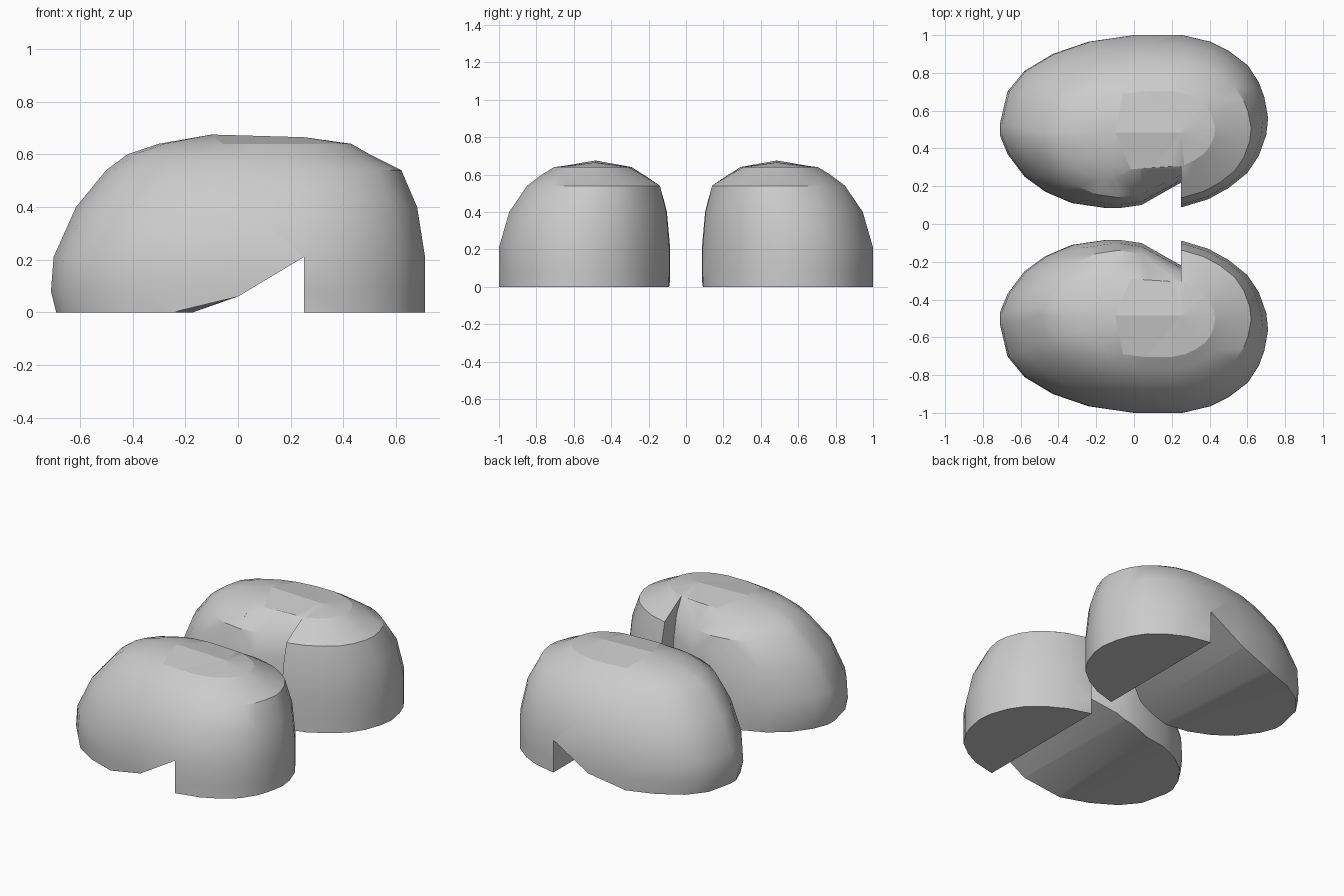
import bpy, bmesh, math

if "Cube" in bpy.data.objects:
    bpy.data.objects.remove(bpy.data.objects["Cube"])

# Plan outline of the shoe at the widest level (anticlockwise from the toe)
OUTLINE = [(-.71, .53), (-.71, .47), (-.67, .37), (-.58, .25), (-.47, .17), (-.33, .11),
           (-.16, .085), (.05, .082), (.25, .088), (.39, .13), (.50, .19), (.60, .27),
           (.66, .36), (.70, .47), (.71, .56), (.69, .67), (.66, .75), (.60, .84),
           (.50, .915), (.40, .965), (.25, 1.0), (0, 1.0), (-.24, .965), (-.43, .90),
           (-.58, .81), (-.67, .70)]

# Levels: z, x min, x max, y min, y max
LEVELS = [(0, -.69, .71, .085, 1.0), (.08, -.71, .71, .083, 1.0), (.21, -.70, .71, .083, 1.0),
          (.40, -.615, .68, .10, .945), (.54, -.50, .62, .135, .85),
          (.60, -.42, .50, .22, .77), (.64, -.30, .43, .29, .705)]


def loft(name, rows):
    """Skin closed loops of points and cap both ends."""
    bm = bmesh.new()
    loops = [[bm.verts.new(p) for p in row] for row in rows]
    n = len(rows[0])
    for a, b in zip(loops, loops[1:]):
        for i in range(n):
            j = (i + 1) % n
            bm.faces.new((a[i], a[j], b[j], b[i]))
    bm.faces.new(loops[0][::-1])
    bm.faces.new(loops[-1])
    bmesh.ops.recalc_face_normals(bm, faces=bm.faces)
    me = bpy.data.meshes.new(name)
    bm.to_mesh(me)
    bm.free()
    ob = bpy.data.objects.new(name, me)
    bpy.context.collection.objects.link(ob)
    return ob


def apply(ob, kind, **settings):
    m = ob.modifiers.new(kind, kind)
    for k, v in settings.items():
        setattr(m, k, v)
    bpy.context.view_layer.objects.active = ob
    bpy.ops.object.modifier_apply(modifier=m.name)


def fit(level):
    z, x0, x1, y0, y1 = level
    return [(x0 + (x + .71) / 1.42 * (x1 - x0),
             y0 + (y - .082) / .918 * (y1 - y0), z) for x, y in OUTLINE]


# Rounded shoe body, closed by a low ridge on top
rows = [fit(level) for level in LEVELS]
shoe = loft("shoes", rows)
bm = bmesh.new()
bm.from_mesh(shoe.data)
bm.faces.ensure_lookup_table()
top = max(bm.faces, key=lambda f: f.calc_center_median().z)
edges = list(top.edges)
bm.faces.remove(top)
ridge_a = bm.verts.new((-.10, .485, .675))
ridge_b = bm.verts.new((.25, .485, .665))
nearest = lambda v: ridge_a if v.co.x < .05 else ridge_b
for e in edges:
    a, b = e.verts
    ra, rb = nearest(a), nearest(b)
    bm.faces.new((a, b, rb) if ra == rb else (a, b, rb, ra))
bmesh.ops.recalc_face_normals(bm, faces=bm.faces)
bm.to_mesh(shoe.data)
bm.free()

# Cutter: notch under the sole in front of the heel
notch = loft("notch_cutter", [[(.25, y, -.1), (.25, y, .21), (0, y, .06), (x, y, 0), (x - .1, y, -.1)]
                              for y, x in ((-.05, -.16), (1.1, -.25))])

# Cutter: hollow instep on the inner side (z, body y, arch y at the heel step)
ARCH = [(-.1, .083, .21), (.21, .083, .22), (.40, .101, .232), (.54, .14, .26), (.645, .30, .312)]
arch = loft("arch_cutter", [[(-.10, s - .002, z), (.04, s + .018 * (z < .6), z), (.25, a, z),
                             (.25, s - .3, z), (-.10, s - .3, z)] for z, s, a in ARCH])

for cutter in (notch, arch):
    cutter.hide_render = True
    apply(shoe, "BOOLEAN", operation="DIFFERENCE", object=cutter, solver="EXACT")
    bpy.data.objects.remove(cutter)

# Second shoe
apply(shoe, "MIRROR", use_axis=(False, True, False), use_mirror_merge=False)

# Smooth sides, flat facets on the top
bpy.ops.object.select_all(action="DESELECT")
shoe.select_set(True)
bpy.context.view_layer.objects.active = shoe
bpy.ops.object.shade_smooth_by_angle(angle=math.radians(32))
for p in shoe.data.polygons:
    if p.center.z > .645 and p.center.x > -.05:
        p.use_smooth = False
